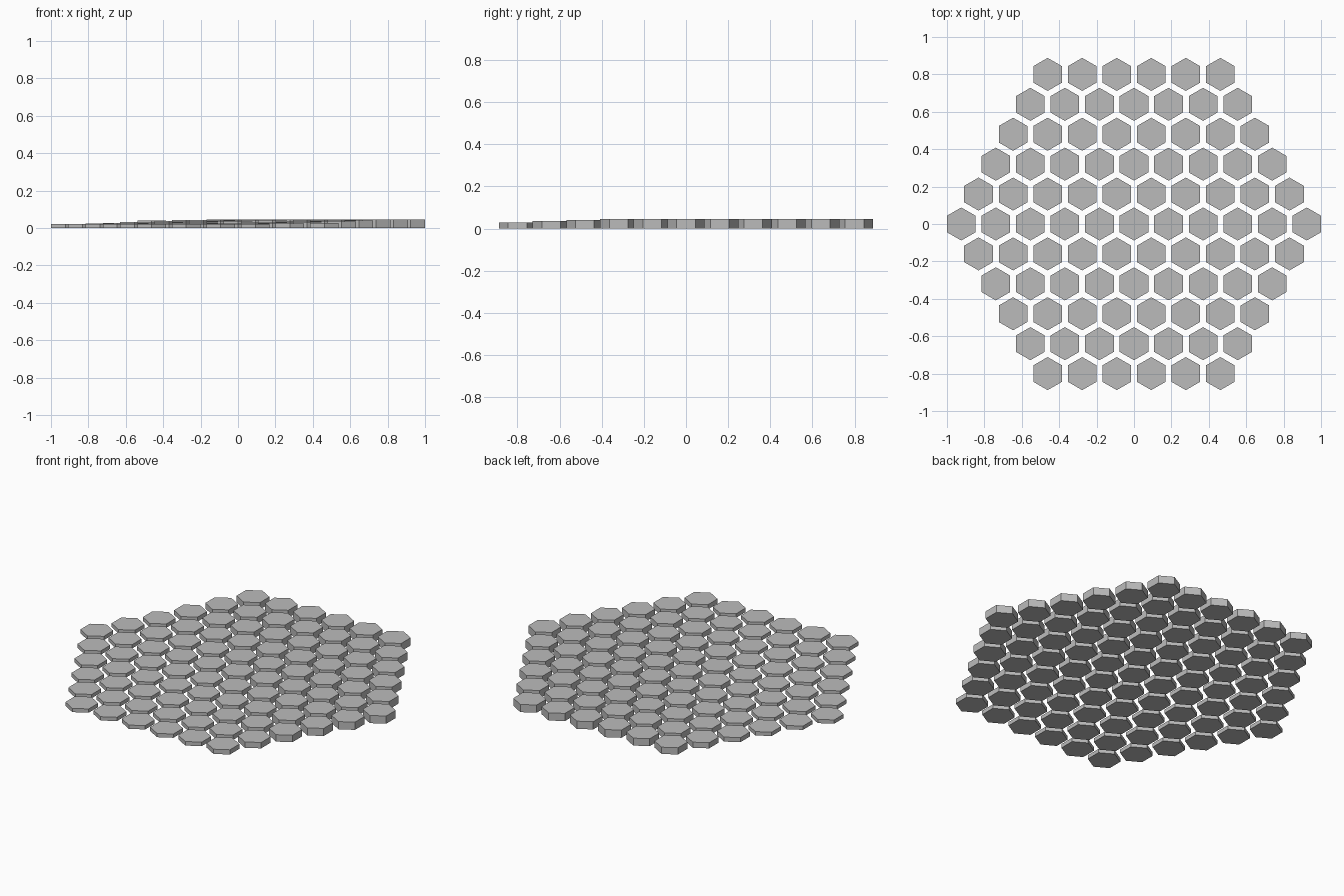
import bpy, bmesh, math
from mathutils import Matrix

if "Cube" in bpy.data.objects:
    bpy.data.objects.remove(bpy.data.objects["Cube"])

RINGS = 5                    # rings of tiles around the middle one
STEP = 0.1847                # distance between tile centres
RADIUS = 0.0883              # tile corner radius
LOW, HIGH = 0.0225, 0.0455   # thinnest and thickest tile

grey = bpy.data.materials.new("plain grey")
grey.diffuse_color = (0.5, 0.5, 0.5, 1)
grey.use_nodes = True
grey.node_tree.nodes["Principled BSDF"].inputs["Base Color"].default_value = grey.diffuse_color


def tile_height(x, y):
    # thin at the front left, rising across the diagonal to a flat plateau
    t = (4.44 * x + 3.69 * y + 2.5) / 5.0
    t = max(0.0, min(1.0, t))
    return LOW + (HIGH - LOW) * t * t * (3 - 2 * t)


def hex_tile(name, x, y, h):
    # six-sided prism with corners pointing along y, base on z = 0
    bm = bmesh.new()
    ring = [bm.verts.new((RADIUS * math.cos(a), RADIUS * math.sin(a), 0))
            for a in (math.radians(30 + 60 * i) for i in range(6))]
    base = bm.faces.new(ring)
    top = bmesh.ops.extrude_face_region(bm, geom=[base], use_keep_orig=True)
    bmesh.ops.translate(bm, vec=(0, 0, h),
                        verts=[g for g in top["geom"] if isinstance(g, bmesh.types.BMVert)])
    bmesh.ops.recalc_face_normals(bm, faces=bm.faces)
    mesh = bpy.data.meshes.new(name)
    bm.to_mesh(mesh)
    bm.free()
    mesh.materials.append(grey)
    obj = bpy.data.objects.new(name, mesh)
    obj.location = (x, y, 0)
    bpy.context.collection.objects.link(obj)


# hexagonal field of separate tiles
for r in range(-RINGS, RINGS + 1):
    count = 2 * RINGS + 1 - abs(r)
    for c in range(count):
        x = (c - (count - 1) / 2) * STEP
        y = r * STEP * math.sqrt(3) / 2
        hex_tile(f"hex_tile_row{r + RINGS + 1}_{c + 1}", x, y, tile_height(x, y))
